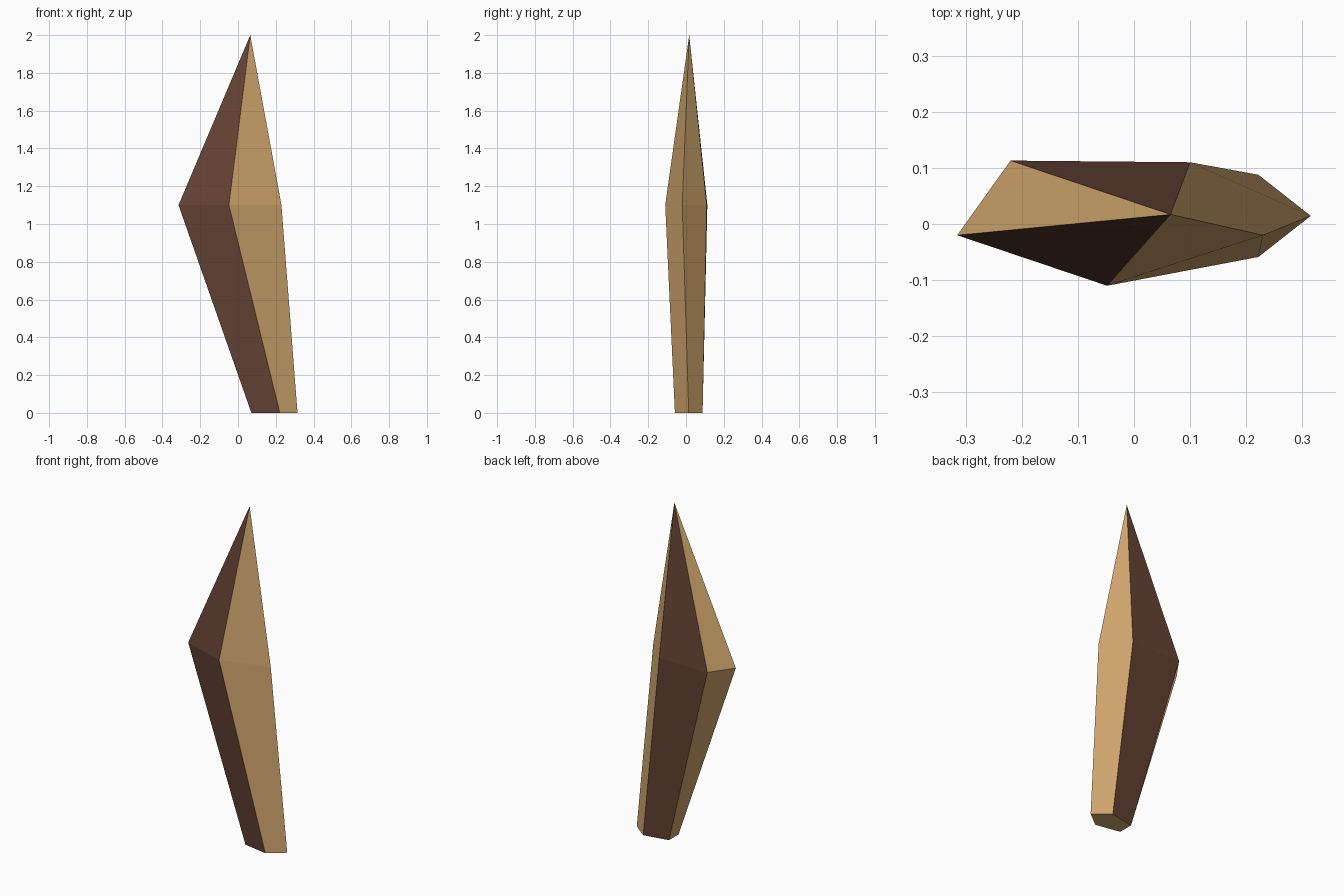
import bpy, bmesh, math

if "Cube" in bpy.data.objects:
    bpy.data.objects.remove(bpy.data.objects["Cube"])


def material(name, color):
    m = bpy.data.materials.new(name)
    m.diffuse_color = (*color, 1)
    m.use_nodes = True
    m.node_tree.nodes["Principled BSDF"].inputs["Base Color"].default_value = m.diffuse_color
    return m


# Cross-sections: pentagonal foot, wider irregular waist, pointed tip
foot = [(0.18 + 0.135 * math.cos(a), 0.0145 + 0.077 * math.sin(a))
        for a in (math.radians(216 + 72 * i) for i in range(5))]
waist = [(-0.315, -0.02), (-0.048, -0.11), (0.23, -0.02), (0.10, 0.11), (-0.22, 0.113)]
tip = (0.065, 0.017, 2.0)
DARK_SIDES = (0, 3)   # front-left and back facets are dark

bm = bmesh.new()
low = [bm.verts.new((x, y, 0)) for x, y in foot]
mid = [bm.verts.new((x, y, 1.1)) for x, y in waist]
top = bm.verts.new(tip)

# Facets around the shard
for i in range(5):
    j = (i + 1) % 5
    for loop in ((low[i], low[j], mid[j], mid[i]), (mid[i], mid[j], top)):
        bm.faces.new(loop).material_index = int(i in DARK_SIDES)
bm.faces.new(low[::-1])
bmesh.ops.recalc_face_normals(bm, faces=bm.faces)

mesh = bpy.data.meshes.new("shard")
bm.to_mesh(mesh)
bm.free()
mesh.materials.append(material("tan", (0.62, 0.375, 0.15)))
mesh.materials.append(material("dark brown", (0.127, 0.054, 0.034)))
bpy.context.collection.objects.link(bpy.data.objects.new("shard", mesh))
